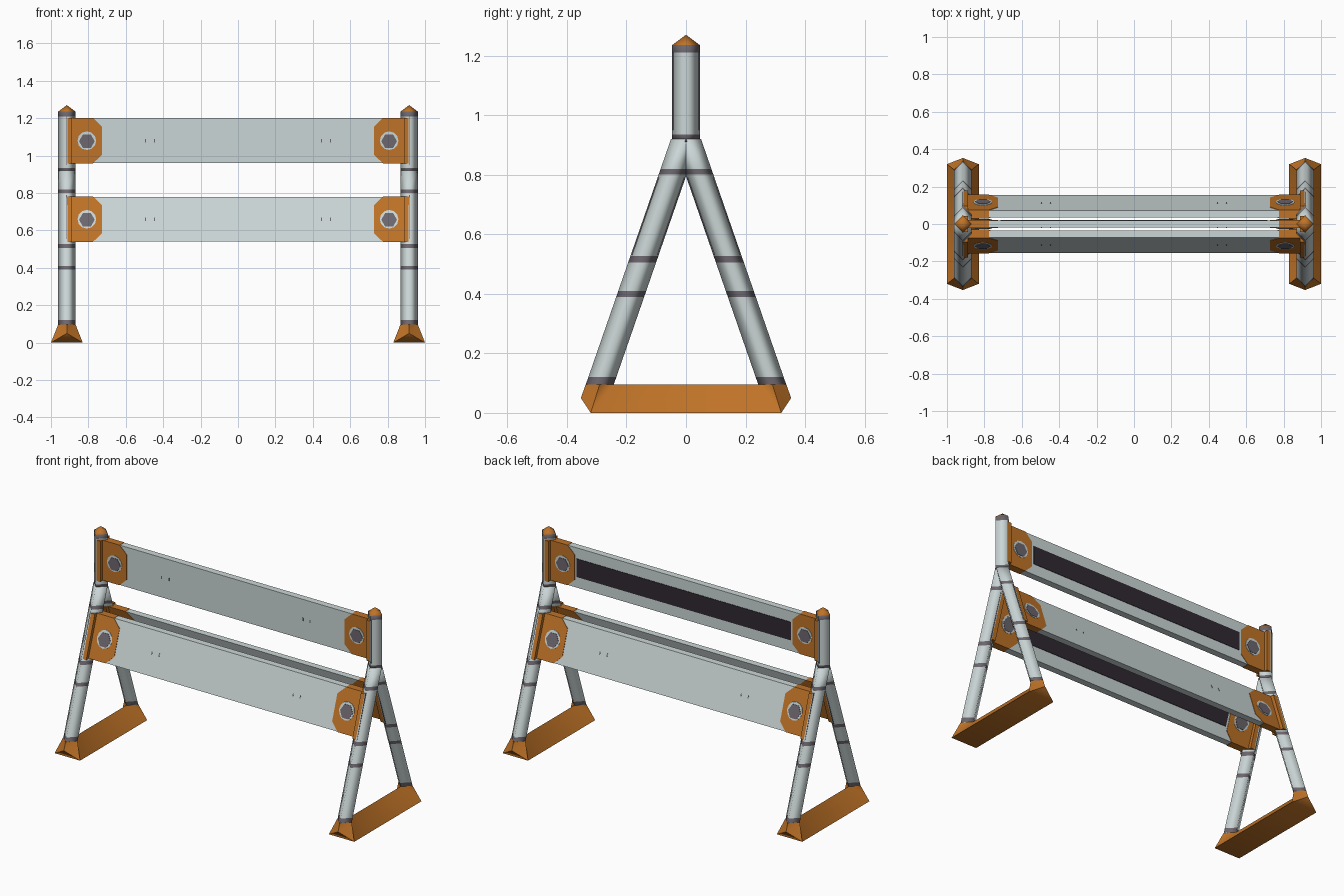
import bpy, bmesh, math
from mathutils import Matrix, Vector

if "Cube" in bpy.data.objects:
    bpy.data.objects.remove(bpy.data.objects["Cube"])


def material(name, rgb):
    m = bpy.data.materials.new(name)
    m.diffuse_color = (*rgb, 1)
    m.use_nodes = True
    m.node_tree.nodes["Principled BSDF"].inputs["Base Color"].default_value = m.diffuse_color
    return m


WHITE = material("pale grey", (0.60, 0.67, 0.67))
ORANGE = material("orange", (0.52, 0.17, 0.02))
GREY = material("band grey", (0.15, 0.135, 0.155))
DARK = material("dark backing", (0.028, 0.022, 0.032))


def finish(bm, name, mats, matrix=Matrix(), smooth=None):
    bm.transform(matrix)
    bmesh.ops.recalc_face_normals(bm, faces=bm.faces)
    me = bpy.data.meshes.new(name)
    bm.to_mesh(me)
    bm.free()
    for m in mats:
        me.materials.append(m)
    ob = bpy.data.objects.new(name, me)
    bpy.context.collection.objects.link(ob)
    if smooth:
        bpy.ops.object.select_all(action='DESELECT')
        ob.select_set(True)
        bpy.context.view_layer.objects.active = ob
        bpy.ops.object.shade_smooth_by_angle(angle=math.radians(smooth))
    return ob


def box(name, lo, hi, mat, matrix):
    bm = bmesh.new()
    bmesh.ops.create_cube(bm, size=1)
    lo, hi = Vector(lo), Vector(hi)
    for v in bm.verts:
        v.co = Vector([(lo[i] + hi[i]) / 2 + v.co[i] * (hi[i] - lo[i]) for i in range(3)])
    finish(bm, name, [mat], matrix)


def prism(name, outline, y0, y1, mat, matrix):
    """Extrude an x-z outline between two y depths."""
    bm = bmesh.new()
    f = bm.faces.new([bm.verts.new((x, y0, z)) for x, z in outline])
    ext = bmesh.ops.extrude_face_region(bm, geom=[f])
    for v in ext["geom"]:
        if isinstance(v, bmesh.types.BMVert):
            v.co.y = y1
    finish(bm, name, [mat], matrix)


def ring(cx, cz, r, n):
    return [(cx + r * math.cos(2 * math.pi * i / n),
             cz + r * math.sin(2 * math.pi * i / n)) for i in range(n)]


def tube(name, x, levels, bands, slope=0.0, top=0.93, tip=None):
    """Smooth four-sided tube sliced at horizontal levels; bands are grey."""
    bm = bmesh.new()
    rows = []
    for z in levels:
        yc = slope * (top - z)
        rows.append([bm.verts.new((x + px, yc + py, z)) for px, py in ring(0, 0, 0.047, 4)])
    for k in range(len(rows) - 1):
        for i in range(4):
            j = (i + 1) % 4
            f = bm.faces.new((rows[k][i], rows[k][j], rows[k + 1][j], rows[k + 1][i]))
            f.material_index = 1 if levels[k] in bands else 0
    if tip:
        # pointed cap
        apex = bm.verts.new((x, 0, tip))
        for i in range(4):
            bm.faces.new((rows[-1][i], rows[-1][(i + 1) % 4], apex)).material_index = 2
    else:
        bm.faces.new(rows[-1])
    bm.faces.new(rows[0][::-1])
    finish(bm, name, [WHITE, GREY, ORANGE], smooth=100 if not tip else 95)


def foot(name, x):
    """Ridged beam whose ends rise to meet the legs."""
    bm = bmesh.new()
    pts = {}
    for s in (-1, 1):
        for key, p in {"a": (-0.085, 0.32, 0), "b": (0.085, 0.32, 0), "tip": (0, 0.353, 0.05),
                       "l": (-0.047, 0.29, 0.096), "r": (0.047, 0.29, 0.096),
                       "out": (0, 0.337, 0.096), "in": (0, 0.243, 0.096)}.items():
            pts[key, s] = bm.verts.new((x + p[0], s * p[1], p[2]))
    for s in (-1, 1):
        for names in (("a", "b", "tip"), ("a", "tip", "l"), ("b", "tip", "r"),
                      ("tip", "l", "out"), ("tip", "r", "out"), ("a", "l", "in"),
                      ("b", "r", "in"), ("l", "out", "r", "in")):
            bm.faces.new([pts[n, s] for n in names])
    for p, q in (("a", "b"), ("a", "in"), ("b", "in")):
        bm.faces.new((pts[p, -1], pts[q, -1], pts[q, 1], pts[p, 1]))
    finish(bm, name, [ORANGE], smooth=60)


SLOPE = 0.347
for side, sx in (("left", -1), ("right", 1)):
    x = sx * 0.915
    # upright post with cap
    tube(side + "_post", x, [0.91, 0.935, 1.21, 1.235], [0.91, 1.21], tip=1.27)
    # splayed legs
    for end, sy in (("front", -1), ("back", 1)):
        tube(f"{side}_{end}_leg", x,
             [0.092, 0.0955, 0.12, 0.39, 0.41, 0.505, 0.527, 0.80, 0.82, 0.92],
             [0.0955, 0.39, 0.505, 0.80], slope=sy * SLOPE)
    foot(side + "_foot", x)


def barrier(name, matrix):
    """One board with its end brackets; outer face is local -y."""
    box(name + "_board", (-0.90, -0.02, -0.12), (0.90, 0.02, 0.12), WHITE, matrix)
    box(name + "_back_strip", (-0.715, 0.019, -0.055), (0.715, 0.0225, 0.055), DARK, matrix)
    for side, s in (("left", -1), ("right", 1)):
        n = f"{name}_{side}"
        # end bracket with clipped corners
        prism(n + "_bracket",
              [(s * 0.91, -0.121), (s * 0.775, -0.121), (s * 0.727, -0.075),
               (s * 0.727, 0.075), (s * 0.775, 0.121), (s * 0.91, 0.121)],
              -0.0225, 0.0225, ORANGE, matrix)
        # mounting strip and its grey backing
        a, b = sorted((s * 0.888, s * 0.915))
        box(n + "_strip", (a, -0.044, -0.122), (b, 0.044, 0.122), ORANGE, matrix)
        a, b = sorted((s * 0.915, s * 0.920))
        box(n + "_strip_backing", (a, -0.045, -0.13), (b, 0.045, 0.13), GREY, matrix)
        # bolt on both faces
        for face, f in (("outer", -1), ("inner", 1)):
            prism(f"{n}_{face}_washer", ring(s * 0.808, 0, 0.05, 12),
                  f * 0.02, f * 0.0245, WHITE, matrix)
            prism(f"{n}_{face}_bolt", ring(s * 0.808, -0.003, 0.042, 6),
                  f * 0.02, f * 0.0265, GREY, matrix)
        # small slots
        for i, cx in enumerate((0.447, 0.495)):
            box(f"{n}_slot_{i}", (s * cx - 0.0025, -0.021, -0.009),
                (s * cx + 0.0025, -0.019, 0.009), GREY, matrix)


# boards: one between the posts, two sheared to follow the legs
barrier("upper", Matrix.Translation((0, 0, 1.08)))
shear = Matrix.Identity(4)
shear[1][2] = 0.335
lean = Matrix.Translation((0, -SLOPE * 0.27, 0.66)) @ shear
barrier("lower_front", lean)
barrier("lower_back", Matrix.Rotation(math.pi, 4, 'Z') @ lean)
